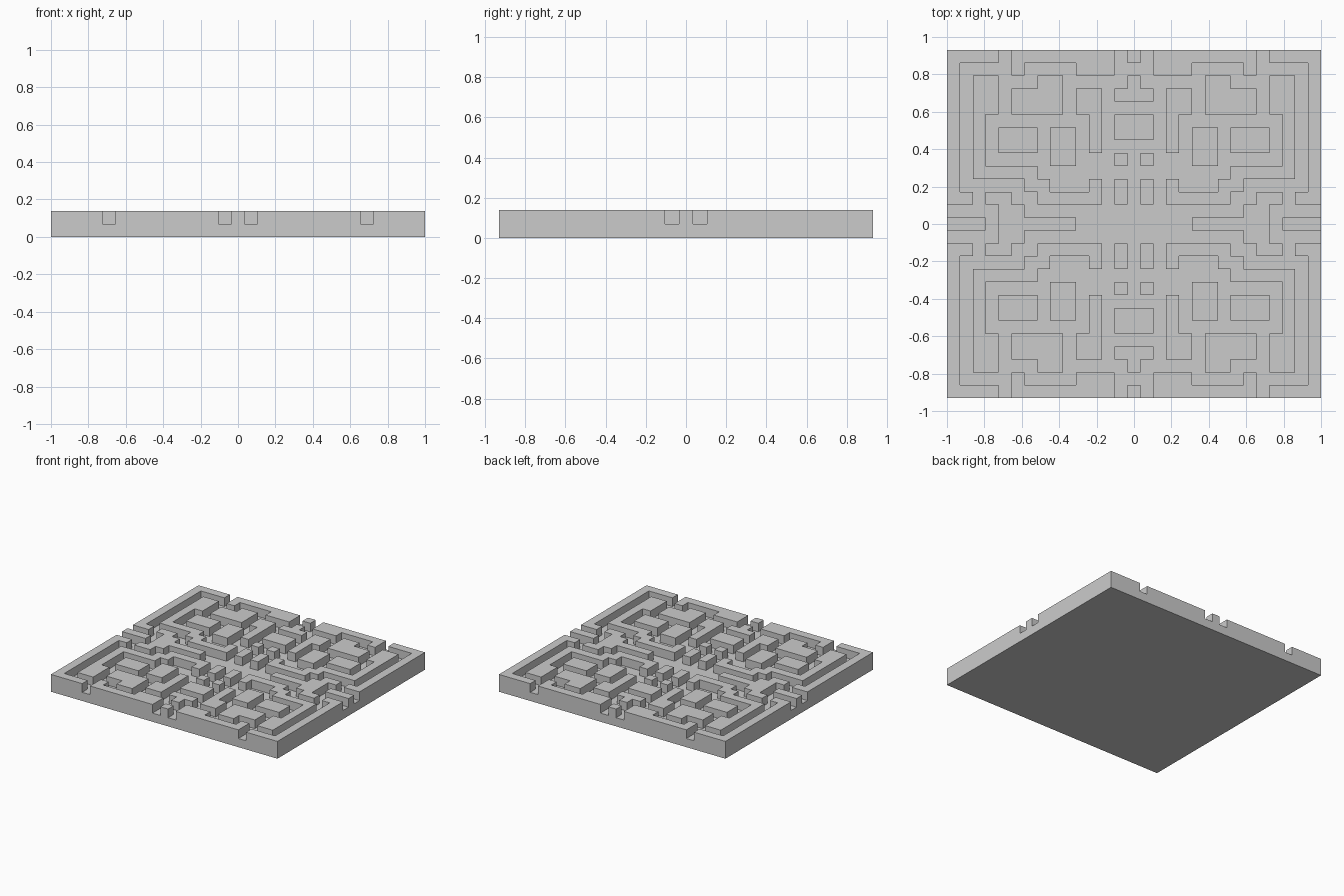
import bpy, bmesh

if "Cube" in bpy.data.objects:
    bpy.data.objects.remove(bpy.data.objects["Cube"])

# Square cell grid: 29 columns x 27 rows, mirrored about both axes
C = 2 / 29
NX, NY = 14, 13
FLOOR, TOP = C, 2 * C

# Raised walls of one quarter: (first col, last col, first row, last row)
WALLS = [
    # outer corner wall
    (14, 14, 2, 13), (11, 14, 13, 13), (13, 13, 2, 2),
    # edge wall between the entrances
    (2, 9, 13, 13), (2, 4, 12, 12), (9, 9, 12, 12),
    # inner stepped wall
    (11, 12, 9, 11), (12, 12, 4, 8), (8, 12, 4, 4), (8, 8, 3, 3),
    (7, 7, 2, 3), (3, 7, 2, 2), (3, 3, 2, 3),
    # side spur and cross-shaped middle wall
    (12, 14, 0, 0), (10, 11, 2, 2), (9, 10, 1, 1), (5, 10, 0, 0),
    # free-standing blocks
    (6, 9, 9, 10), (6, 7, 11, 11), (3, 4, 9, 10), (3, 3, 6, 8),
    (8, 10, 6, 7), (5, 6, 5, 7),
    # centre line blocks
    (0, 0, 13, 13), (0, 0, 11, 11), (0, 1, 10, 10), (0, 1, 7, 8),
    (1, 1, 5, 5), (1, 1, 2, 3),
]
raised = {(c, r) for c0, c1, r0, r1 in WALLS
          for c in range(c0, c1 + 1) for r in range(r0, r1 + 1)}


def level(i, j):
    """Height of a cell in steps: 0 outside, 1 channel floor, 2 wall."""
    if abs(i) > NX or abs(j) > NY:
        return 0
    return 2 if (abs(i), abs(j)) in raised else 1


bm = bmesh.new()


def quad(*pts):
    bm.faces.new([bm.verts.new(p) for p in pts])


for i in range(-NX, NX + 1):
    for j in range(-NY, NY + 1):
        x0, x1 = (i - .5) * C, (i + .5) * C
        y0, y1 = (j - .5) * C, (j + .5) * C
        h = level(i, j)
        z = h * C
        # cell top and underside
        quad((x0, y0, z), (x1, y0, z), (x1, y1, z), (x0, y1, z))
        quad((x0, y1, 0), (x1, y1, 0), (x1, y0, 0), (x0, y0, 0))
        # vertical sides down to each lower neighbour
        for di, dj, a, b in ((1, 0, (x1, y0), (x1, y1)),
                             (-1, 0, (x0, y1), (x0, y0)),
                             (0, 1, (x1, y1), (x0, y1)),
                             (0, -1, (x0, y0), (x1, y0))):
            for k in range(level(i + di, j + dj), h):
                lo, hi = k * C, (k + 1) * C
                quad((*a, lo), (*b, lo), (*b, hi), (*a, hi))

# Weld into one solid tile
bmesh.ops.remove_doubles(bm, verts=bm.verts, dist=1e-4)
mesh = bpy.data.meshes.new("maze_tile")
bm.to_mesh(mesh)
bm.free()
bpy.context.collection.objects.link(bpy.data.objects.new("maze_tile", mesh))
